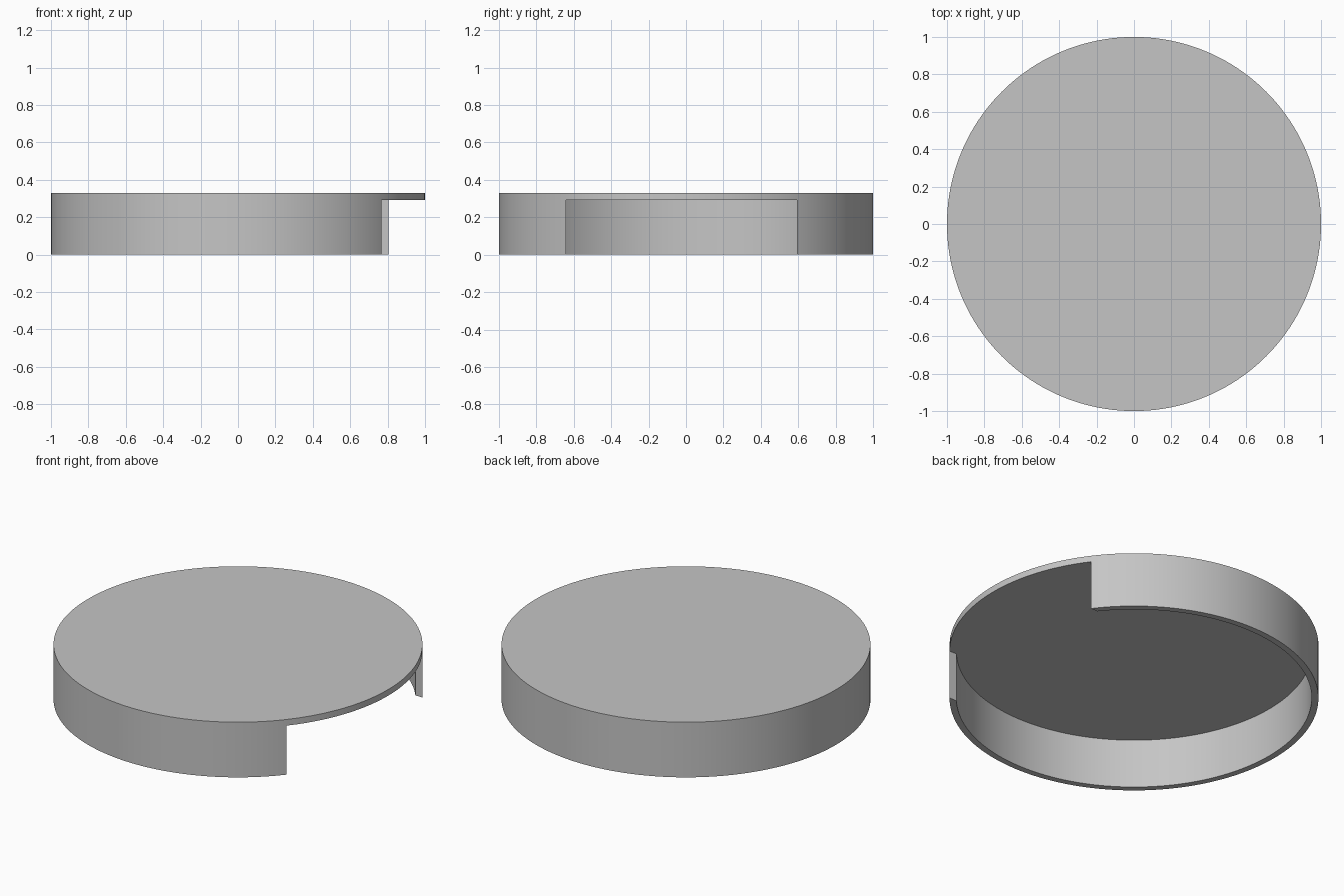
import bpy, bmesh
from math import asin, cos, sin, pi, radians

cube = bpy.data.objects.get("Cube")
if cube:
    bpy.data.objects.remove(cube, do_unlink=True)

HEIGHT, UNDERSIDE = 0.33, 0.293
OUTER, INNER = 1.0, 0.963
GAP_FRONT, GAP_BACK = -0.64, 0.594
SEGMENTS = 160

grey = bpy.data.materials.new("plain grey")
grey.use_nodes = True
colour = (0.56, 0.56, 0.56, 1)
grey.diffuse_color = colour
grey.node_tree.nodes["Principled BSDF"].inputs["Base Color"].default_value = colour


def arc(radius, start, end, steps):
    angles = [start + (end - start) * i / steps for i in range(steps + 1)]
    return [(radius * cos(a), radius * sin(a)) for a in angles]


def prism(name, outline, bottom, top):
    """Extrude a flat outline straight up into a solid."""
    bm = bmesh.new()
    face = bm.faces.new([bm.verts.new((x, y, bottom)) for x, y in outline])
    made = bmesh.ops.extrude_face_region(bm, geom=[face])["geom"]
    raised = [v for v in made if isinstance(v, bmesh.types.BMVert)]
    bmesh.ops.translate(bm, verts=raised, vec=(0, 0, top - bottom))
    bmesh.ops.recalc_face_normals(bm, faces=bm.faces)
    mesh = bpy.data.meshes.new(name)
    bm.to_mesh(mesh)
    bm.free()
    mesh.materials.append(grey)
    obj = bpy.data.objects.new(name, mesh)
    bpy.context.collection.objects.link(obj)
    return obj


# Round lid: solid disc before hollowing
lid = prism("round_lid", arc(OUTER, 0, 2 * pi, SEGMENTS)[:-1], 0, HEIGHT)

# Hollow with a straight-sided opening through the wall on +x
hollow = arc(INNER, asin(GAP_BACK / INNER), 2 * pi + asin(GAP_FRONT / INNER), SEGMENTS)
hollow += [(1.2, GAP_FRONT), (1.2, GAP_BACK)]
cutter = prism("hollow_cutter", hollow, -0.1, UNDERSIDE)
cutter.hide_render = True

cut = lid.modifiers.new("hollow", "BOOLEAN")
cut.operation = "DIFFERENCE"
cut.solver = "EXACT"
cut.object = cutter

# Apply the cut and smooth the curved walls
bpy.ops.object.select_all(action="DESELECT")
lid.select_set(True)
bpy.context.view_layer.objects.active = lid
bpy.ops.object.modifier_apply(modifier=cut.name)
bpy.data.objects.remove(cutter, do_unlink=True)
bpy.ops.object.shade_smooth_by_angle(angle=radians(30))
